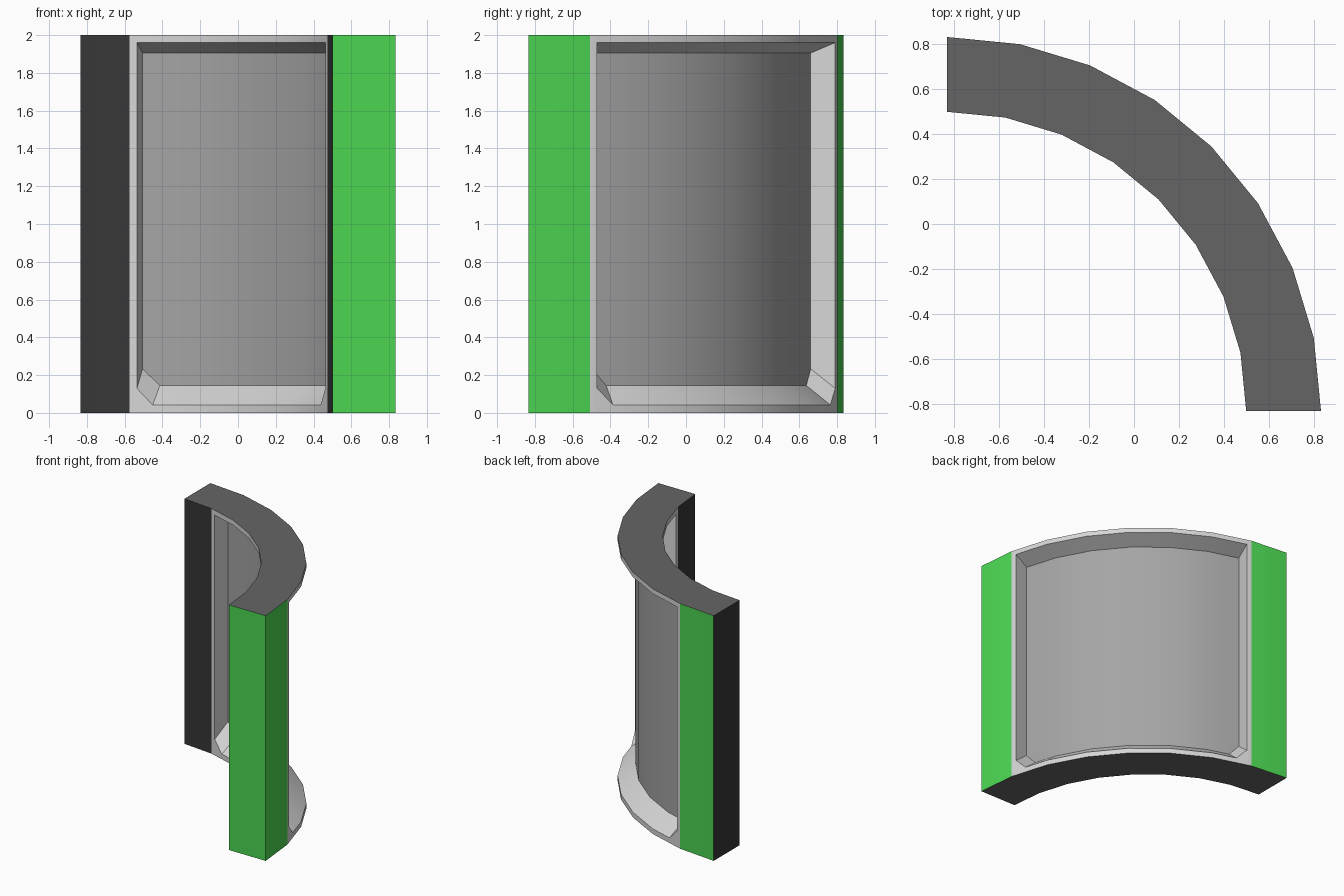
import bpy, bmesh, math
from mathutils import Vector

cube = bpy.data.objects.get("Cube")
if cube:
    bpy.data.objects.remove(cube, do_unlink=True)


def material(name, srgb):
    lin = [(c / 255 / 12.92) if c < 11 else ((c / 255 + 0.055) / 1.055) ** 2.4 for c in srgb]
    m = bpy.data.materials.new(name)
    m.use_nodes = True
    m.diffuse_color = (*lin, 1)
    bsdf = next(n for n in m.node_tree.nodes if n.type == 'BSDF_PRINCIPLED')
    bsdf.inputs["Base Color"].default_value = (*lin, 1)
    return m


MATS = [material("green", (76, 214, 82)), material("black", (55, 55, 55)),
        material("light_grey", (214, 214, 214)), material("mid_grey", (165, 165, 165)),
        material("dark_grey", (101, 101, 101))]
GREEN, BLACK, LIGHT, MID, DARK = range(5)

# Quarter ring measurements
CENTRE = -5 / 6
R_OUT, R_IN, DEPTH = 5 / 3, 4 / 3, 0.133
SEGMENTS, HEIGHT = 8, 2.0
STEP = math.pi / 2 / SEGMENTS

bm = bmesh.new()


def add(points, mat):
    f = bm.faces.new([bm.verts.new(p) for p in points])
    f.material_index = mat


def at(p, z, scale=1.0):
    return (CENTRE + p.x * scale, CENTRE + p.y * scale, z)


def ring_points(radius):
    """Plan points of the polygonal arc, with the panel edge and its corner cut."""
    ring = [Vector((math.sin(i * STEP), math.cos(i * STEP))) * radius
            for i in range(SEGMENTS + 1)]
    along = (ring[2] - ring[1]).normalized()
    start = [ring[1] + along * d for d in (0.04, 0.127)]
    end = [Vector((p.y, p.x)) for p in reversed(start)]
    return ring[:2] + start + ring[2:-2] + end + ring[-2:]


def curved_side(radius, floor_radius, end_mat):
    """One curved side: coloured ends, a rim and a bevelled recess."""
    pts = ring_points(radius)
    k = floor_radius / radius
    # Coloured end strips
    for a, b in ((pts[0], pts[1]), (pts[-2], pts[-1])):
        add([at(a, 0), at(b, 0), at(b, HEIGHT), at(a, HEIGHT)], end_mat)
    panel = pts[2:-2]
    last = len(panel) - 1
    # Rows: bottom, opening bottom, floor bottom, floor top, opening top, top
    columns = []
    for i, p in enumerate(panel):
        lift = 0.088 if i in (0, last) else 0
        columns.append([at(p, 0), at(p, 0.042 + lift), at(p, 0.145 + lift, k),
                        at(p, 1.905, k), at(p, 1.96), at(p, HEIGHT)])
    mats = [LIGHT, LIGHT, MID, LIGHT, LIGHT]
    for a, b in zip(columns, columns[1:]):
        for r, m in enumerate(mats):
            add([a[r], b[r], b[r + 1], a[r + 1]], m)
    # Rim and bevel at each end of the recess
    for c, p in ((columns[0], pts[1]), (columns[-1], pts[-2])):
        add([at(p, 0), c[0], c[1], c[4], c[5], at(p, HEIGHT)], LIGHT)
        add(c[1:5], LIGHT)
    return pts


outer = curved_side(R_OUT, R_OUT - DEPTH, GREEN)
inner = curved_side(R_IN, R_IN + DEPTH, BLACK)

# Top and bottom
for z in (0, HEIGHT):
    add([at(p, z) for p in outer + inner[::-1]], DARK)

# Upright end faces
for i, m in ((0, BLACK), (-1, GREEN)):
    a, b = outer[i], inner[i]
    add([at(a, 0), at(b, 0), at(b, HEIGHT), at(a, HEIGHT)], m)

bmesh.ops.remove_doubles(bm, verts=bm.verts[:], dist=0.0005)
bmesh.ops.recalc_face_normals(bm, faces=bm.faces[:])
mesh = bpy.data.meshes.new("curved_wall")
bm.to_mesh(mesh)
bm.free()
for m in MATS:
    mesh.materials.append(m)
wall = bpy.data.objects.new("curved_wall", mesh)
bpy.context.collection.objects.link(wall)
for o in bpy.context.selected_objects:
    o.select_set(False)
wall.select_set(True)
bpy.context.view_layer.objects.active = wall
bpy.ops.object.shade_smooth_by_angle(angle=math.radians(30))
